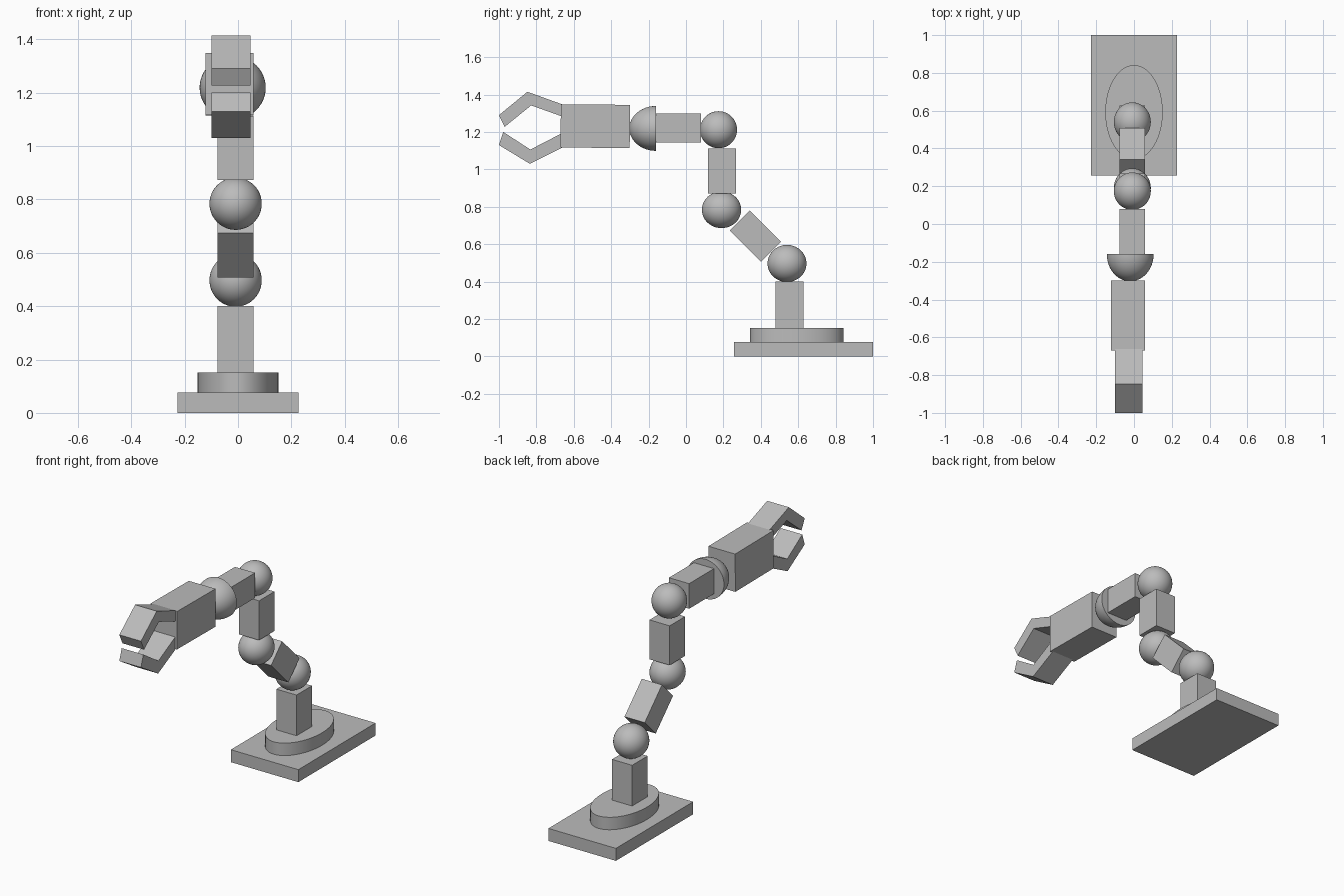
import bpy, bmesh
from math import radians
from mathutils import Matrix, Vector

cube = bpy.data.objects.get("Cube")
if cube:
    bpy.data.objects.remove(cube, do_unlink=True)

grey = bpy.data.materials.new("plain grey")
grey.use_nodes = True
grey.diffuse_color = (0.5, 0.5, 0.5, 1)
grey.node_tree.nodes["Principled BSDF"].inputs["Base Color"].default_value = (0.5, 0.5, 0.5, 1)


def finish(name, bm, smooth=False):
    bmesh.ops.recalc_face_normals(bm, faces=bm.faces)
    mesh = bpy.data.meshes.new(name)
    bm.to_mesh(mesh)
    bm.free()
    mesh.materials.append(grey)
    ob = bpy.data.objects.new(name, mesh)
    bpy.context.collection.objects.link(ob)
    if smooth:
        bpy.ops.object.select_all(action='DESELECT')
        ob.select_set(True)
        bpy.context.view_layer.objects.active = ob
        bpy.ops.object.shade_smooth_by_angle(angle=radians(35))


def placed(center, size, tilt=0):
    return (Matrix.Translation(center) @ Matrix.Rotation(radians(tilt), 4, 'X')
            @ Matrix.Diagonal((*size, 1)))


def box(name, center, size, tilt=0):
    bm = bmesh.new()
    bmesh.ops.create_cube(bm, size=1, matrix=placed(center, size, tilt))
    finish(name, bm)


def ball(name, center, radii, half=False):
    bm = bmesh.new()
    bmesh.ops.create_uvsphere(bm, u_segments=48, v_segments=24, radius=1)
    if half:
        # keep the front half and close it with a flat back
        cut = bmesh.ops.bisect_plane(bm, geom=bm.verts[:] + bm.edges[:] + bm.faces[:],
                                     dist=1e-4, plane_co=(0, 0, 0), plane_no=(0, 1, 0),
                                     clear_outer=True)
        rim = [e for e in cut["geom_cut"] if isinstance(e, bmesh.types.BMEdge)]
        bmesh.ops.contextual_create(bm, geom=rim)
    bm.transform(placed(center, radii))
    finish(name, bm, True)


def prism(name, profile, x0, x1):
    bm = bmesh.new()
    face = bm.faces.new([bm.verts.new((x0, y, z)) for y, z in profile])
    grown = bmesh.ops.extrude_face_region(bm, geom=[face])["geom"]
    bmesh.ops.translate(bm, vec=Vector((x1 - x0, 0, 0)),
                        verts=[v for v in grown if isinstance(v, bmesh.types.BMVert)])
    finish(name, bm)


# Base: plate, oval turntable and post
box("base_plate", (0, 0.628, 0.038), (0.455, 0.744, 0.076))
bm = bmesh.new()
bmesh.ops.create_cone(bm, cap_ends=True, segments=64, radius1=1, radius2=1, depth=1,
                      matrix=placed((0, 0.592, 0.113), (0.152, 0.249, 0.078)))
finish("turntable", bm, True)
ARM_X, ARM_W = -0.009, 0.136
box("post", (ARM_X, 0.554, 0.275), (ARM_W, 0.149, 0.25))

# Arm: ball joints and links
ball("shoulder_joint", (ARM_X, 0.54, 0.497), (0.098, 0.104, 0.099))
box("lower_link", (ARM_X, 0.371, 0.644), (ARM_W, 0.236, 0.151), -45)
ball("middle_joint", (ARM_X, 0.19, 0.784), (0.098, 0.105, 0.098))
box("upper_link", (ARM_X, 0.193, 0.992), (ARM_W, 0.149, 0.24))
ball("elbow_joint", (ARM_X, 0.174, 1.212), (0.098, 0.099, 0.099))
box("forearm", (ARM_X, -0.04, 1.221), (ARM_W, 0.24, 0.153))

# Wrist and hand
ball("wrist_dome", (-0.02, -0.16, 1.219), (0.124, 0.143, 0.12), half=True)
box("hand", (-0.032, -0.485, 1.231), (0.18, 0.37, 0.231), -0.5)

# Bent claws
prism("upper_claw", [(-0.66, 1.347), (-0.848, 1.415), (-1.0, 1.29),
                     (-0.97, 1.227), (-0.828, 1.342), (-0.66, 1.282)], -0.1, 0.046)
prism("lower_claw", [(-0.66, 1.117), (-0.835, 1.03), (-1.0, 1.13),
                     (-0.977, 1.2), (-0.832, 1.106), (-0.66, 1.195)], -0.1, 0.046)
